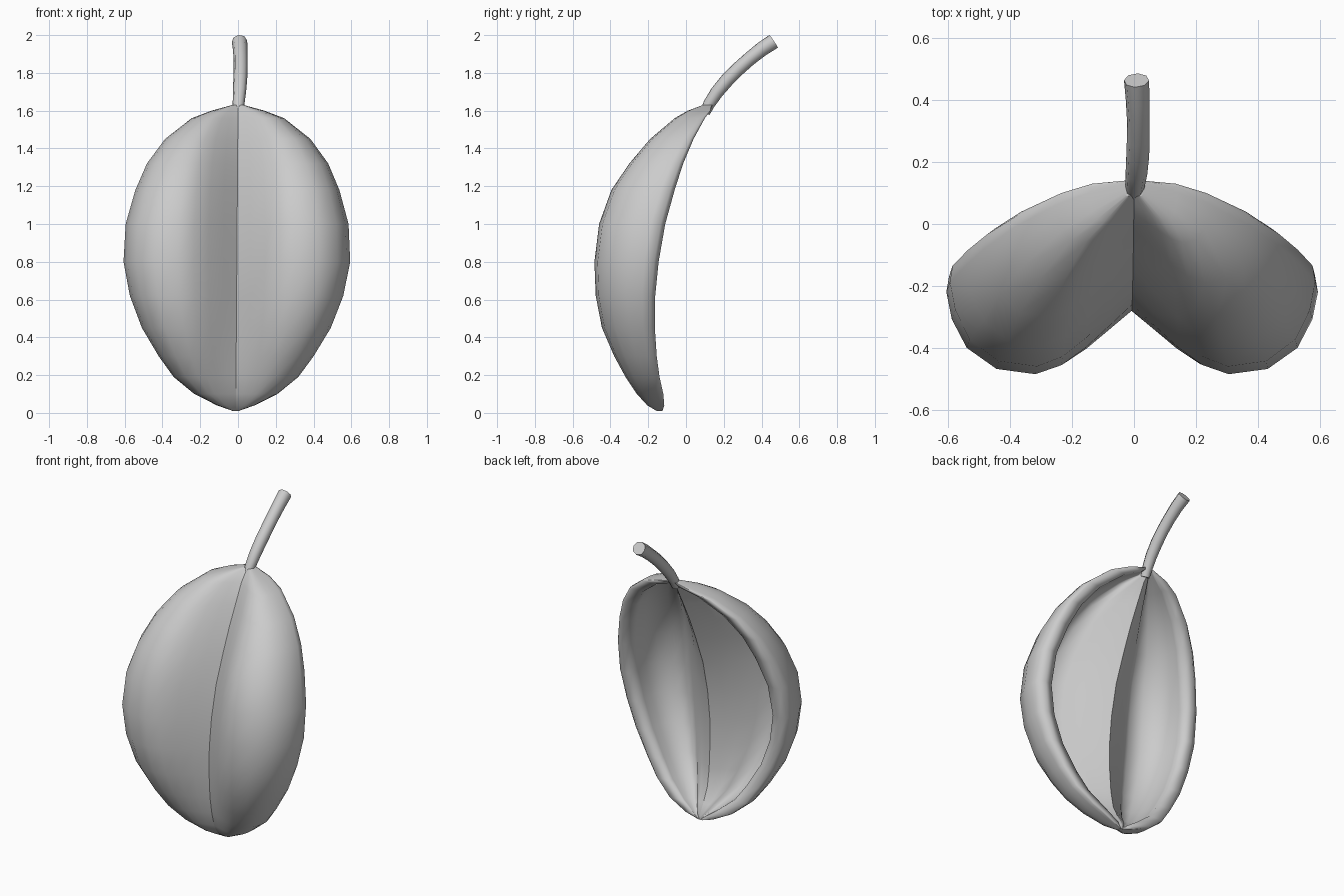
import bpy, bmesh, math

old = bpy.data.objects.get("Cube")
if old:
    bpy.data.objects.remove(old, do_unlink=True)

grey = bpy.data.materials.new("plain grey")
grey.use_nodes = True
color = (0.6, 0.6, 0.6, 1)
grey.diffuse_color = color
grey.node_tree.nodes["Principled BSDF"].inputs["Base Color"].default_value = color

# Leaf stations: height, half width, rim y, foremost y, crease y
stations = [
    (0.01, 0.015, -0.125, -0.155, -0.15),
    (0.04, 0.10, -0.115, -0.205, -0.19),
    (0.10, 0.22, -0.12, -0.26, -0.225),
    (0.19, 0.33, -0.14, -0.32, -0.25),
    (0.30, 0.41, -0.155, -0.38, -0.27),
    (0.45, 0.50, -0.165, -0.445, -0.28),
    (0.62, 0.565, -0.163, -0.478, -0.28),
    (0.80, 0.60, -0.145, -0.485, -0.26),
    (1.00, 0.59, -0.11, -0.46, -0.215),
    (1.18, 0.54, -0.06, -0.395, -0.145),
    (1.32, 0.48, -0.015, -0.30, -0.085),
    (1.45, 0.385, 0.04, -0.19, -0.02),
    (1.56, 0.245, 0.10, -0.06, 0.035),
    (1.60, 0.14, 0.13, 0.01, 0.068),
    (1.63, 0.03, 0.14, 0.09, 0.095),
]
# Half sections: width share, bulge share, measured from the crease or the rim
outer = [
    (0, 0, "crease"), (0.12, 0.3, "crease"), (0.25, 0.62, "crease"),
    (0.38, 0.87, "crease"), (0.52, 1, "crease"), (0.73, 0.95, "rim"),
    (0.89, 0.75, "rim"), (0.97, 0.48, "rim"), (1, 0.22, "rim"),
    (0.985, 0.07, "rim"), (0.92, 0, "rim"),
]
inner = [
    (1, 0.03, "rim"), (0.99, 0.2, "rim"), (0.98, 0.42, "rim"),
    (0.92, 0.64, "rim"), (0.79, 0.8, "rim"), (0.63, 0.86, "rim"),
    (0.47, 0.77, "crease"), (0.3, 0.49, "crease"), (0.15, 0.23, "crease"),
    (0, 0, "crease"),
]
WALL = 0.05


def half_section(shares, station, inside):
    z, width, rim, front, crease = station
    # The hollow fades out where the leaf gets too thin at its tips
    hollow = min(1, max(0, (rim - front - 0.06) / 0.12))
    spread = 0.8 * (1 - width / 0.6)
    points = []
    for across, bulge, start in shares:
        base = crease if start == "crease" else rim
        y = base + (front - base) * bulge
        if inside:
            x = across * max(width - 0.1, width * 0.35)
            y += WALL if start == "crease" else 0
            y = rim + min(0, y - rim) * hollow
        else:
            # Narrow sections keep their bulges far from the fold
            x = width * (across + across * (1 - across) * spread)
        points.append((x, y, z))
    return points


# Cupped leaf: a closed ring per station, down the left half and back up the right
bm = bmesh.new()
rows = []
for station in stations:
    left = half_section(outer, station, False) + half_section(inner, station, True)
    right = [(-x, y, z) for x, y, z in left[-2:0:-1]]
    lean = 0.012 * (station[0] / 1.63 - 1)
    rows.append([bm.verts.new((x + lean, y, z)) for x, y, z in left + right])
count = len(rows[0])
for low, high in zip(rows, rows[1:]):
    for i in range(count):
        j = (i + 1) % count
        bm.faces.new((low[i], low[j], high[j], high[i])).smooth = True
    # Front and back folds stay sharp
    for i in (0, len(outer) + len(inner) - 1):
        bm.edges.get((low[i], high[i])).smooth = False
bm.faces.new(rows[0][::-1])
bm.faces.new(rows[-1])
bmesh.ops.recalc_face_normals(bm, faces=bm.faces)
mesh = bpy.data.meshes.new("cupped_leaf")
bm.to_mesh(mesh)
bm.free()
mesh.materials.append(grey)
leaf = bpy.data.objects.new("cupped_leaf", mesh)
bpy.context.collection.objects.link(leaf)

# Curved stem, slightly thicker at the free end
path = [
    (0, 0.10, 1.59, 0.75), (0.003, 0.122, 1.635, 0.85), (0.008, 0.165, 1.70, 0.95),
    (0.012, 0.22, 1.765, 1), (0.014, 0.275, 1.82, 1), (0.014, 0.335, 1.873, 1),
    (0.012, 0.40, 1.925, 1.05), (0.008, 0.464, 1.967, 1.1),
]
curve = bpy.data.curves.new("stem", "CURVE")
curve.dimensions = "3D"
curve.bevel_depth = 0.037
curve.bevel_resolution = 2
curve.use_fill_caps = True
spline = curve.splines.new("POLY")
spline.points.add(len(path) - 1)
for point, (x, y, z, r) in zip(spline.points, path):
    point.co = (x, y, z, 1)
    point.radius = r
curve.materials.append(grey)
stem = bpy.data.objects.new("stem", curve)
bpy.context.collection.objects.link(stem)
bpy.ops.object.select_all(action="DESELECT")
stem.select_set(True)
bpy.context.view_layer.objects.active = stem
bpy.ops.object.convert(target="MESH")
bpy.ops.object.shade_smooth_by_angle(angle=math.radians(50))
